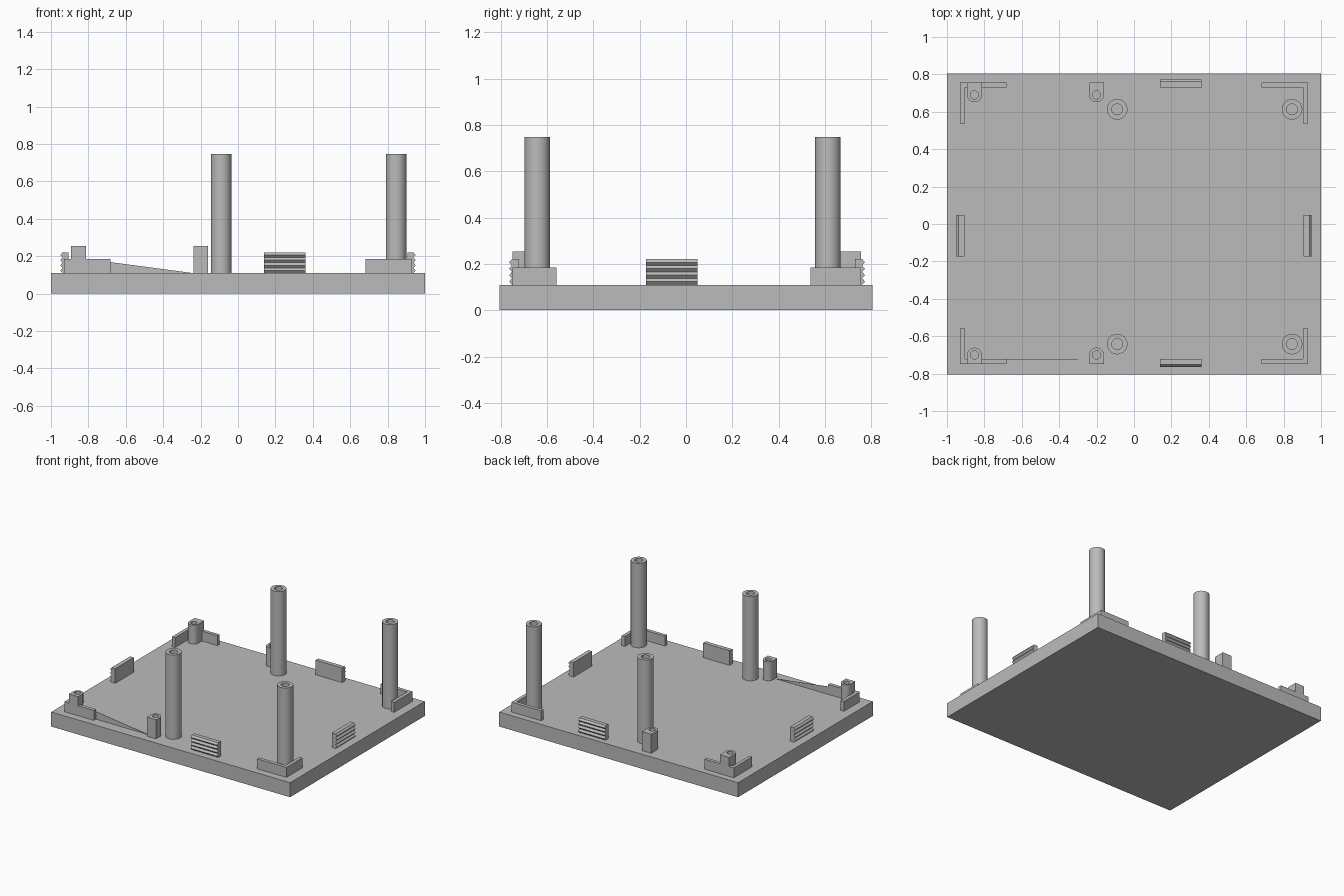
import bpy, bmesh
from math import sin, cos, pi, radians

cube = bpy.data.objects.get("Cube")
if cube:
    bpy.data.objects.remove(cube, do_unlink=True)

grey = bpy.data.materials.new("plain grey")
grey.use_nodes = True
colour = (0.5, 0.5, 0.5, 1)
grey.diffuse_color = colour
grey.node_tree.nodes["Principled BSDF"].inputs["Base Color"].default_value = colour

FLOOR = 0.11      # top of the base plate
SINK = 0.1        # parts start slightly inside the plate


def finish(name, bm, smooth=False):
    bmesh.ops.recalc_face_normals(bm, faces=bm.faces)
    mesh = bpy.data.meshes.new(name)
    bm.to_mesh(mesh)
    bm.free()
    mesh.materials.append(grey)
    obj = bpy.data.objects.new(name, mesh)
    bpy.context.collection.objects.link(obj)
    if smooth:
        bpy.ops.object.select_all(action='DESELECT')
        obj.select_set(True)
        bpy.context.view_layer.objects.active = obj
        bpy.ops.object.shade_smooth_by_angle(angle=radians(30))
    return obj


def prism(name, points, offset):
    """Extrude a flat 3D outline along an offset."""
    bm = bmesh.new()
    face = bm.faces.new([bm.verts.new(p) for p in points])
    moved = bmesh.ops.extrude_face_region(bm, geom=[face])["geom"]
    verts = [g for g in moved if isinstance(g, bmesh.types.BMVert)]
    bmesh.ops.translate(bm, verts=verts, vec=offset)
    # the extrusion keeps the starting face, so the solid is closed
    if not face.is_valid or len(bm.faces) < len(points) + 2:
        bmesh.ops.holes_fill(bm, edges=bm.edges)
    return finish(name, bm)


def hollow(name, outer, inner, top):
    """Upright solid with a blind round hole in its top."""
    bm = bmesh.new()
    levels = [(outer, SINK), (outer, top), (inner, top), (inner, FLOOR + 0.002)]
    rings = [[bm.verts.new((x, y, z)) for x, y in loop] for loop, z in levels]
    n = len(outer)
    for low, high in zip(rings, rings[1:]):
        for i in range(n):
            j = (i + 1) % n
            bm.faces.new((low[i], low[j], high[j], high[i]))
    bm.faces.new(rings[0])
    bm.faces.new(rings[-1])
    return finish(name, bm, True)


def circle(x, y, r, n=32):
    return [(x + r * cos(2 * pi * i / n), y + r * sin(2 * pi * i / n)) for i in range(n)]


def d_shape(x, y, r, wall, n=32):
    """Half round toward the middle, square out to the wall line."""
    points = []
    for i in range(n):
        c, s = cos(2 * pi * i / n), sin(2 * pi * i / n)
        if s * wall <= 1e-6:
            points.append((x + r * c, y + r * s))
        else:
            k = max(abs(c), abs(s))
            points.append((x + r * c / k, y + abs(wall - y) * s / k))
    return points


# base plate
w, d = 1.0, 0.805
prism("base_plate", [(-w, -d, 0), (w, -d, 0), (w, d, 0), (-w, d, 0)], (0, 0, FLOOR))

# the two long sides: wall line, arm end, boss and post positions in y
sides = [("front", -0.749, -0.559, -0.7, -0.642), ("back", 0.757, 0.537, 0.69, 0.613)]
t = 0.026
for side, wall, arm, boss_y, post_y in sides:
    inner = wall - t if wall > 0 else wall + t
    # L-shaped corner brackets
    for hand, sx in (("right", -1), ("left", 1)):
        a, b, e = 0.93 * sx, (0.93 - t) * sx, 0.683 * sx
        outline = [(a, wall), (e, wall), (e, inner), (b, inner), (b, arm), (a, arm)]
        prism(f"{side}_{hand}_corner_bracket", [(x, y, SINK) for x, y in outline],
              (0, 0, 0.185 - SINK))
    # small screw bosses
    for label, x in (("corner", -0.853), ("middle", -0.2)):
        hollow(f"{side}_{label}_screw_boss", d_shape(x, boss_y, 0.039, wall),
               circle(x, boss_y, 0.022), 0.254)
    # tall hollow posts
    for label, x in (("middle", -0.09), ("left", 0.845)):
        hollow(f"{side}_{label}_post", circle(x, post_y, 0.055),
               circle(x, post_y, 0.029), 0.748)

# thin sloping web between the front bosses
prism("front_sloping_web", [(-0.813, -0.725, 0.186), (-0.24, -0.725, FLOOR),
                            (-0.813, -0.725, FLOOR)], (0, 0.002, 0))

# serrated snap clips: outline of (distance outward, height)
TEETH, TOP, DEPTH = 4, 0.221, 0.012
step = (TOP - FLOOR) / TEETH
clip = [(0, SINK), (0, TOP)]
for i in range(TEETH):
    z = TOP - i * step
    clip += [(0.031, z), (0.031 + DEPTH, z - step * 0.5)]
clip += [(0.031, FLOOR), (0.031, SINK)]
for name, s, edge in (("front", -1, 0.721), ("back", 1, 0.73)):
    prism(f"{name}_snap_clip", [(0.139, s * (edge + u), z) for u, z in clip], (0.222, 0, 0))
for name, s in (("right", -1), ("left", 1)):
    prism(f"{name}_snap_clip", [(s * (0.907 + u), -0.173, z) for u, z in clip], (0, 0.222, 0))
